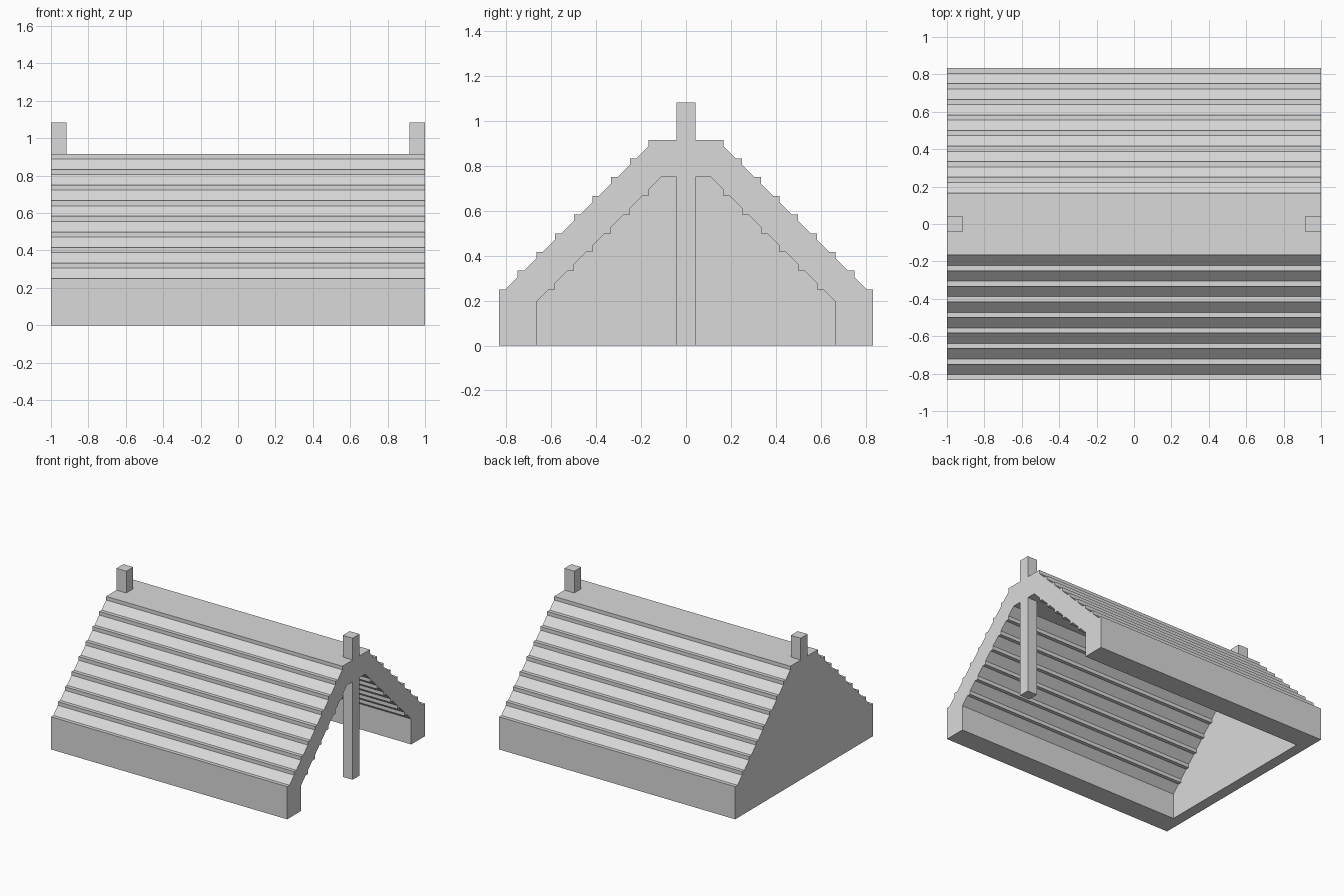
import bpy
import bmesh

cube = bpy.data.objects.get("Cube")
if cube:
    bpy.data.objects.remove(cube, do_unlink=True)

U = 1 / 12          # module of the plank courses
LAP = U / 3         # ledge where one course overlaps the next

grey = bpy.data.materials.new("light grey")
grey.use_nodes = True
colour = (0.7, 0.7, 0.7, 1)
grey.diffuse_color = colour
grey.node_tree.nodes["Principled BSDF"].inputs["Base Color"].default_value = colour


def extrude_profile(name, points, x0, x1):
    """Solid with a y-z outline running from x0 to x1."""
    bm = bmesh.new()
    face = bm.faces.new([bm.verts.new((x0, y, z)) for y, z in points])
    grown = bmesh.ops.extrude_face_region(bm, geom=[face])["geom"]
    moved = [v for v in grown if isinstance(v, bmesh.types.BMVert)]
    bmesh.ops.translate(bm, verts=moved, vec=(x1 - x0, 0, 0))
    bmesh.ops.recalc_face_normals(bm, faces=bm.faces)
    mesh = bpy.data.meshes.new(name)
    bm.to_mesh(mesh)
    bm.free()
    mesh.materials.append(grey)
    obj = bpy.data.objects.new(name, mesh)
    bpy.context.collection.objects.link(obj)
    return obj


def box(name, x0, x1, half_y, z0, z1):
    outline = [(-half_y, z0), (half_y, z0), (half_y, z1), (-half_y, z1)]
    return extrude_profile(name, outline, x0, x1)


def mirrored(points):
    """Continue a right-hand outline down the other side."""
    return points + [(-y, z) for y, z in reversed(points)]


# Outer outline: low wall, then eight overlapping courses
outer = [(10 * U, 0)]
for k in range(8):
    y, z = (10 - k) * U, (3 + k) * U
    outer += [(y, z), (y - LAP, z), (y - U, z + U - LAP)]
outer.append((2 * U, 11 * U))
outer = mirrored(outer)

# Inner outline: the underside of the same courses
inner = [(8 * U, 0)]
for k in range(7):
    y, z = (8 - k) * U, (3 + k) * U
    inner += [(y, z - U + LAP), (y - U + LAP, z)]
    if k < 6:
        inner.append((y - U, z))
inner = mirrored(inner)

# Roof shell open at one end, with a solid gable closing the other
extrude_profile("roof_shell", outer + inner[::-1], -1 + U, 1)
gable = extrude_profile("back_gable", outer, -1, -1 + U)

# Join the shell and gable into one clean solid
roof = bpy.data.objects["roof_shell"]
bm = bmesh.new()
bm.from_mesh(roof.data)
bm.from_mesh(gable.data)
seam = -1 + U
inner_edge = {(round(y, 4), round(z, 4)) for y, z in inner}
shell_ends = [f for f in bm.faces if all(abs(v.co.x - seam) < 1e-4 for v in f.verts)]
bmesh.ops.delete(bm, geom=shell_ends, context="FACES_ONLY")
bmesh.ops.remove_doubles(bm, verts=bm.verts, dist=1e-4)
rim = [v for v in bm.verts if abs(v.co.x - seam) < 1e-4]
lookup = {(round(v.co.y, 4), round(v.co.z, 4)): v for v in rim}
bm.faces.new([lookup[(round(y, 4), round(z, 4))] for y, z in inner])
# Strip under the gable between the two wall feet
feet = [(-1, 10 * U), (-1, -10 * U), (seam, -10 * U), (seam, -8 * U), (seam, 8 * U), (seam, 10 * U)]
for f in [f for f in bm.faces if all(abs(v.co.z) < 1e-4 and v.co.x < seam + 1e-4 for v in f.verts)]:
    bm.faces.remove(f)
ground = [v for v in bm.verts if abs(v.co.z) < 1e-4]
bm.faces.new([min(ground, key=lambda v: abs(v.co.x - x) + abs(v.co.y - y)) for x, y in feet])
bmesh.ops.recalc_face_normals(bm, faces=bm.faces)
bm.to_mesh(roof.data)
bm.free()
bpy.data.objects.remove(gable, do_unlink=True)

# Centre post in the open end and the two ridge posts
box("front_post", 1 - U, 1, U / 2, 0, 9 * U)
box("right_ridge_post", 1 - U, 1, U / 2, 11 * U, 13 * U)
box("left_ridge_post", -1, -1 + U, U / 2, 11 * U, 13 * U)
